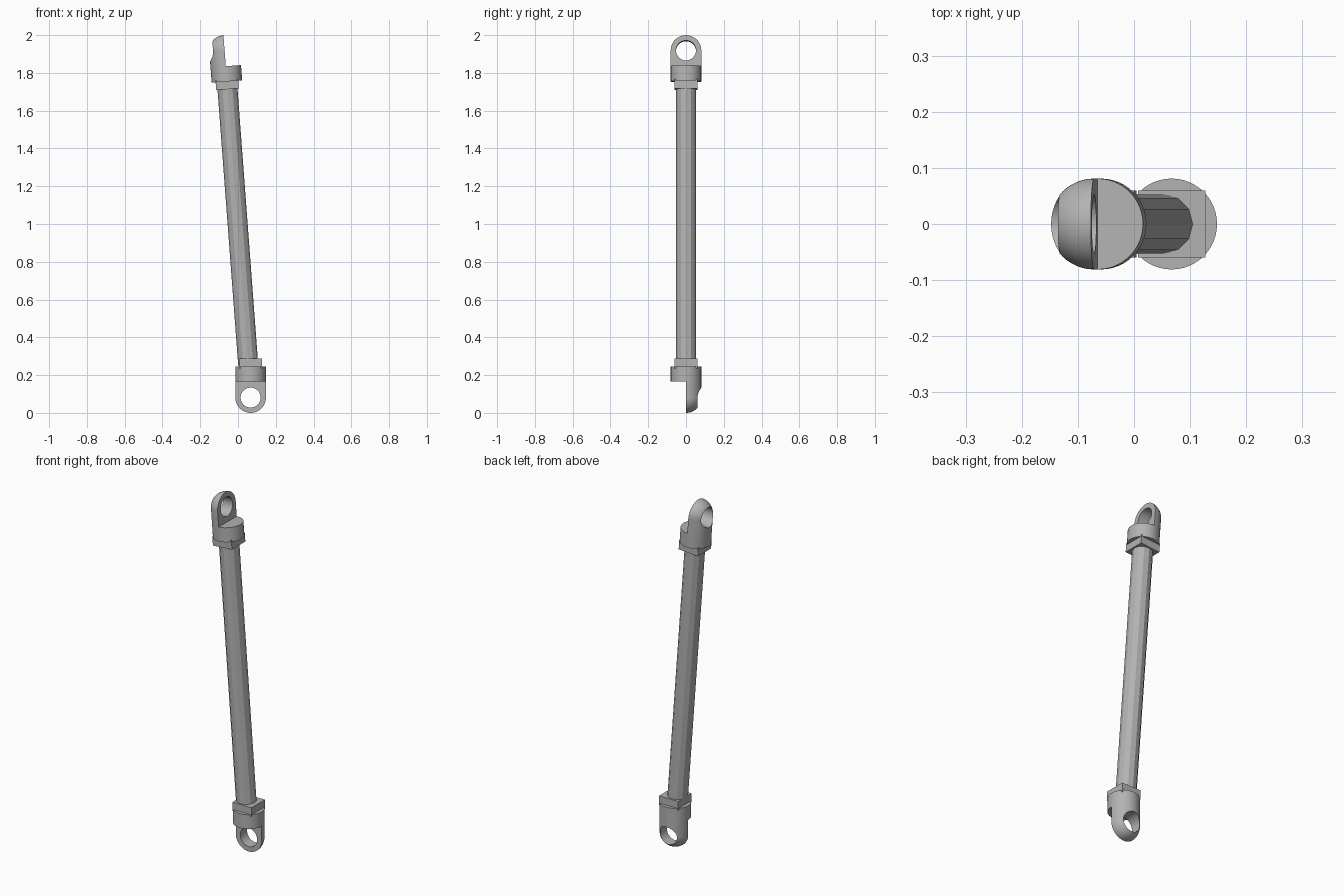
import bpy, bmesh, math
from mathutils import Matrix, Vector

cube = bpy.data.objects.get("Cube")
if cube:
    bpy.data.objects.remove(cube, do_unlink=True)

R = 0.081          # joint radius
HOLE = 0.053       # pin hole radius
STEP, END, COLLAR = 0.084, 0.165, 0.206   # heights along the joint axis
LOW = Vector((0.067, 0, R))               # lower pin centre
HIGH = Vector((-0.071, 0, 1.919))         # upper pin centre

metal = bpy.data.materials.new("grey metal")
metal.use_nodes = True
grey = (0.45, 0.45, 0.45, 1)
metal.diffuse_color = grey
metal.node_tree.nodes["Principled BSDF"].inputs["Base Color"].default_value = grey


def make(name, bm):
    bmesh.ops.recalc_face_normals(bm, faces=bm.faces)
    mesh = bpy.data.meshes.new(name)
    bm.to_mesh(mesh)
    bm.free()
    mesh.materials.append(metal)
    ob = bpy.data.objects.new(name, mesh)
    bpy.context.collection.objects.link(ob)
    return ob


def box(name, size, centre):
    bm = bmesh.new()
    bmesh.ops.create_cube(bm, size=1, matrix=Matrix.Translation(centre) @ Matrix.Diagonal((*size, 1)))
    return make(name, bm)


def rod(name, radius, length, sides, matrix):
    bm = bmesh.new()
    bmesh.ops.create_cone(bm, cap_ends=True, segments=sides, radius1=radius,
                          radius2=radius, depth=length, matrix=matrix)
    return make(name, bm)


def eye_joint(name, matrix):
    # round-ended cylinder, turned from a profile
    bm = bmesh.new()
    arc = [i * math.pi / 24 for i in range(13)]
    pts = [Vector((R * math.sin(a), 0, -R * math.cos(a))) for a in arc]
    pts += [Vector((R, 0, END)), Vector((0, 0, END))]
    verts = [bm.verts.new(p) for p in pts]
    edges = [bm.edges.new(pair) for pair in zip(verts, verts[1:])]
    bmesh.ops.spin(bm, geom=verts + edges, axis=(0, 0, 1), cent=(0, 0, 0),
                   angle=math.tau, steps=48)
    bmesh.ops.remove_doubles(bm, verts=bm.verts, dist=0.0001)
    joint = make(name, bm)

    # cut away the front half and bore the pin hole
    cutters = [box("half_cutter", (1, 0.4, 0.4), (0, -0.2, STEP - 0.2)),
               rod("pin_cutter", HOLE, 0.5, 40, Matrix.Rotation(math.pi / 2, 4, "X"))]
    for cutter in cutters:
        cutter.hide_render = True
        mod = joint.modifiers.new("cut", "BOOLEAN")
        mod.operation = "DIFFERENCE"
        mod.solver = "EXACT"
        mod.object = cutter
    graph = bpy.context.evaluated_depsgraph_get()
    cut_mesh = bpy.data.meshes.new_from_object(joint.evaluated_get(graph))
    joint.modifiers.clear()
    joint.data = cut_mesh
    for cutter in cutters:
        bpy.data.objects.remove(cutter, do_unlink=True)
    joint.matrix_world = matrix

    bpy.ops.object.select_all(action="DESELECT")
    joint.select_set(True)
    bpy.context.view_layer.objects.active = joint
    bpy.ops.object.shade_smooth_by_angle(angle=math.radians(30))

    # square collar between joint and rod
    height = COLLAR - END
    collar = box(name + "_collar", (0.12, 0.12, height + 0.01), (0, 0, END + height / 2 - 0.005))
    collar.matrix_world = matrix


# lower joint stands upright, upper joint follows the leaning rod
along = (LOW - HIGH).normalized()
side = Vector((along.z, 0, -along.x))
across = side.cross(along)
frame = Matrix((across, side, along)).transposed().to_4x4()
eye_joint("lower_joint", Matrix.Translation(LOW))
eye_joint("upper_joint", Matrix.Translation(HIGH) @ frame)

# long faceted rod
start = LOW - along * (END + 0.01)
finish = HIGH + along * (END + 0.01)
rod("connecting_rod", HOLE, (finish - start).length, 12,
    Matrix.Translation((start + finish) / 2) @ frame)
